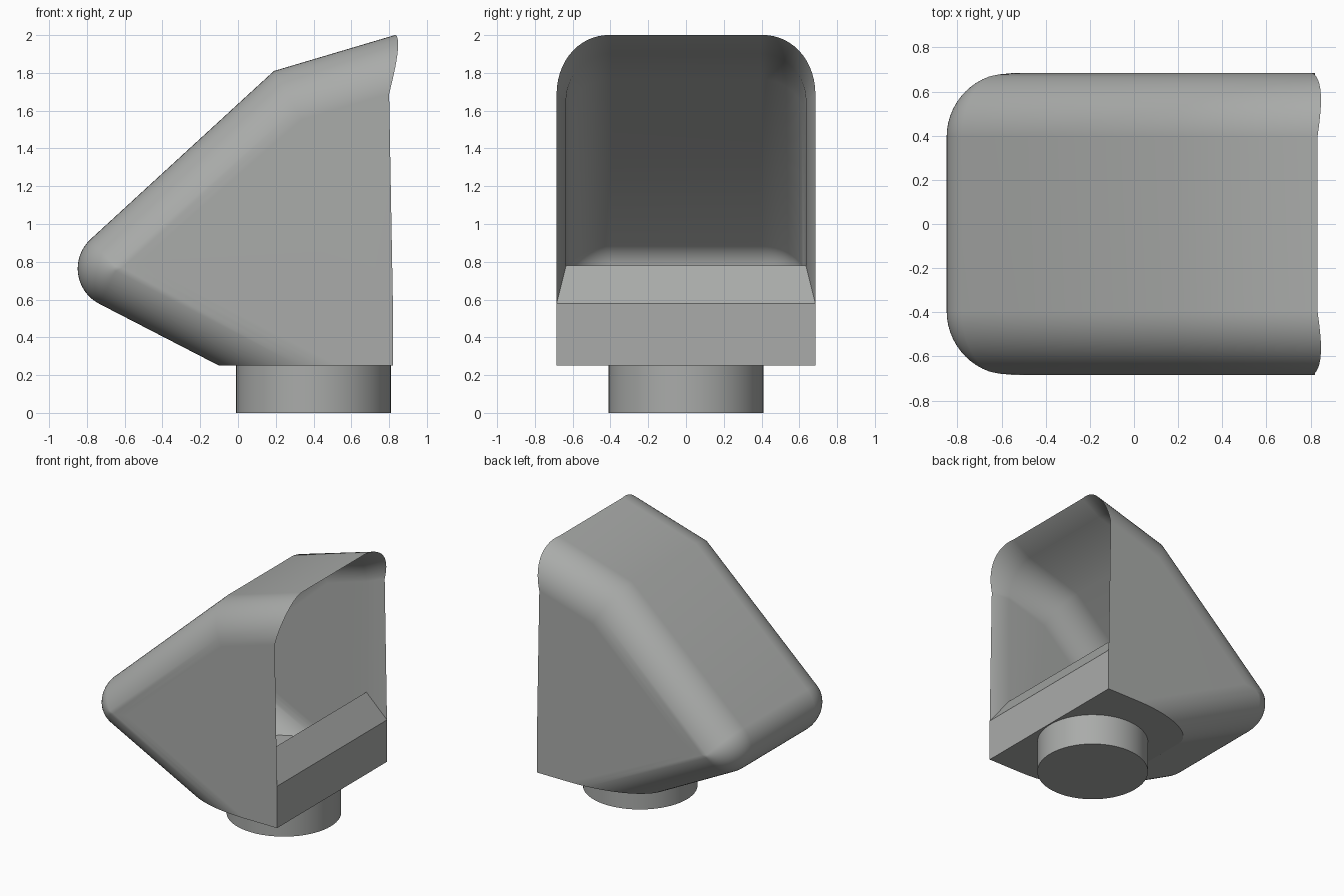
import bpy, bmesh, math
from mathutils import Vector

cube = bpy.data.objects.get("Cube")
if cube:
    bpy.data.objects.remove(cube)

grey = bpy.data.materials.new("light grey")
grey.use_nodes = True
colour = (0.40, 0.41, 0.40, 1)
grey.diffuse_color = colour
grey.node_tree.nodes["Principled BSDF"].inputs["Base Color"].default_value = colour

WIDTH, ROUND, WALL, NOSE = 0.685, 0.29, 0.05, 0.21
STEPS, ARC = 14, 16

# Side outline, as lines (start, end) running counterclockwise in x and z
ROOF = (Vector((0.83, 2.0)), Vector((0.19, 1.81)))
SLOPE = (Vector((0.19, 1.81)), Vector((-0.78, 0.92)))
UNDER = (Vector((-0.72, 0.57)), Vector((-0.10, 0.25)))


def inset(line, d):
    """Move a line inward by d; return a point on it and its direction."""
    u = (line[1] - line[0]).normalized()
    return line[0] + Vector((-u.y, u.x)) * d, u


def meet(a, b):
    """Point where two lines cross."""
    (p, u), (q, v) = a, b
    return p + u * ((q - p).cross(v) / u.cross(v))


def at_x(line, x):
    return meet(line, (Vector((x, 0)), Vector((0, 1))))


def outline(d, floor, top_x, sill):
    """Open side outline at inset d, from roof end round the nose to the sill."""
    roof, slope, under = (inset(l, d) for l in (ROOF, SLOPE, UNDER))
    pts = [at_x(roof, top_x), meet(roof, slope)]
    # Nose: an arc about a fixed centre, shrinking to a corner when deep
    r = max(NOSE - d, 0)
    centre = meet(inset(SLOPE, d + r), inset(UNDER, d + r))
    start = math.atan2(slope[1].y, slope[1].x) - math.pi / 2
    turn = slope[1].angle_signed(under[1])
    turn = abs(turn)
    for i in range(ARC + 1):
        a = start + turn * i / ARC
        pts.append(centre + Vector((math.cos(a), math.sin(a))) * r)
    pts.append(meet(under, (Vector((0, floor)), Vector((1, 0)))))
    pts += [Vector((sill[0], floor)), Vector(sill)]
    return pts


def skin(bm, half, radius, base, floor, rim, sill):
    """Loft outlines across the width with rounded side edges; cap both sides."""
    sections = []
    for i in range(STEPS + 1):
        t = math.pi / 2 * i / STEPS
        d = base + radius * (1 - math.sin(t))
        sections.append((half - radius + radius * math.cos(t), d, rim(t)))
    sections = [(-y, d, x) for y, d, x in sections] + sections[::-1]
    rows = [[bm.verts.new((p.x, y, p.y)) for p in outline(d, floor, x, sill)]
            for y, d, x in sections]
    for a, b in zip(rows, rows[1:]):
        for j in range(len(a) - 1):
            bm.faces.new((a[j], a[j + 1], b[j + 1], b[j]))
    for row in (rows[0], rows[-1]):
        bm.faces.new(row)
    # Edge loop round the mouth
    mouth = [r[0] for r in rows] + [r[-1] for r in reversed(rows)]
    return mouth


def finish(name, bm):
    bmesh.ops.remove_doubles(bm, verts=bm.verts, dist=0.0005)
    bmesh.ops.recalc_face_normals(bm, faces=bm.faces)
    mesh = bpy.data.meshes.new(name)
    bm.to_mesh(mesh)
    bm.free()
    mesh.materials.append(grey)
    obj = bpy.data.objects.new(name, mesh)
    bpy.context.collection.objects.link(obj)
    bpy.ops.object.select_all(action="DESELECT")
    obj.select_set(True)
    bpy.context.view_layer.objects.active = obj
    bpy.ops.object.shade_smooth_by_angle(angle=math.radians(27))
    weighted = obj.modifiers.new("even shading", "WEIGHTED_NORMAL")
    weighted.keep_sharp = True


# Hood: outer and inner skins joined by a bevelled rim and sill
bm = bmesh.new()
outer = skin(bm, WIDTH, ROUND, 0, 0.25,
             lambda t: 0.80 + 0.02 * t + 0.03 * math.sin(2 * t), (0.82, 0.58))
inner = skin(bm, WIDTH - WALL, ROUND - WALL, WALL, 0.25 + WALL,
             lambda t: 0.675, (0.675, 0.78))
for i in range(len(outer)):
    k = (i + 1) % len(outer)
    bm.faces.new((outer[i], outer[k], inner[k], inner[i]))
finish("cowl_hood", bm)

# Neck: short round pipe under the hood
bm = bmesh.new()
bmesh.ops.create_cone(bm, cap_ends=True, segments=64, radius1=0.41, radius2=0.41, depth=0.26)
bmesh.ops.translate(bm, verts=bm.verts, vec=(0.40, 0, 0.13))
finish("neck_pipe", bm)
